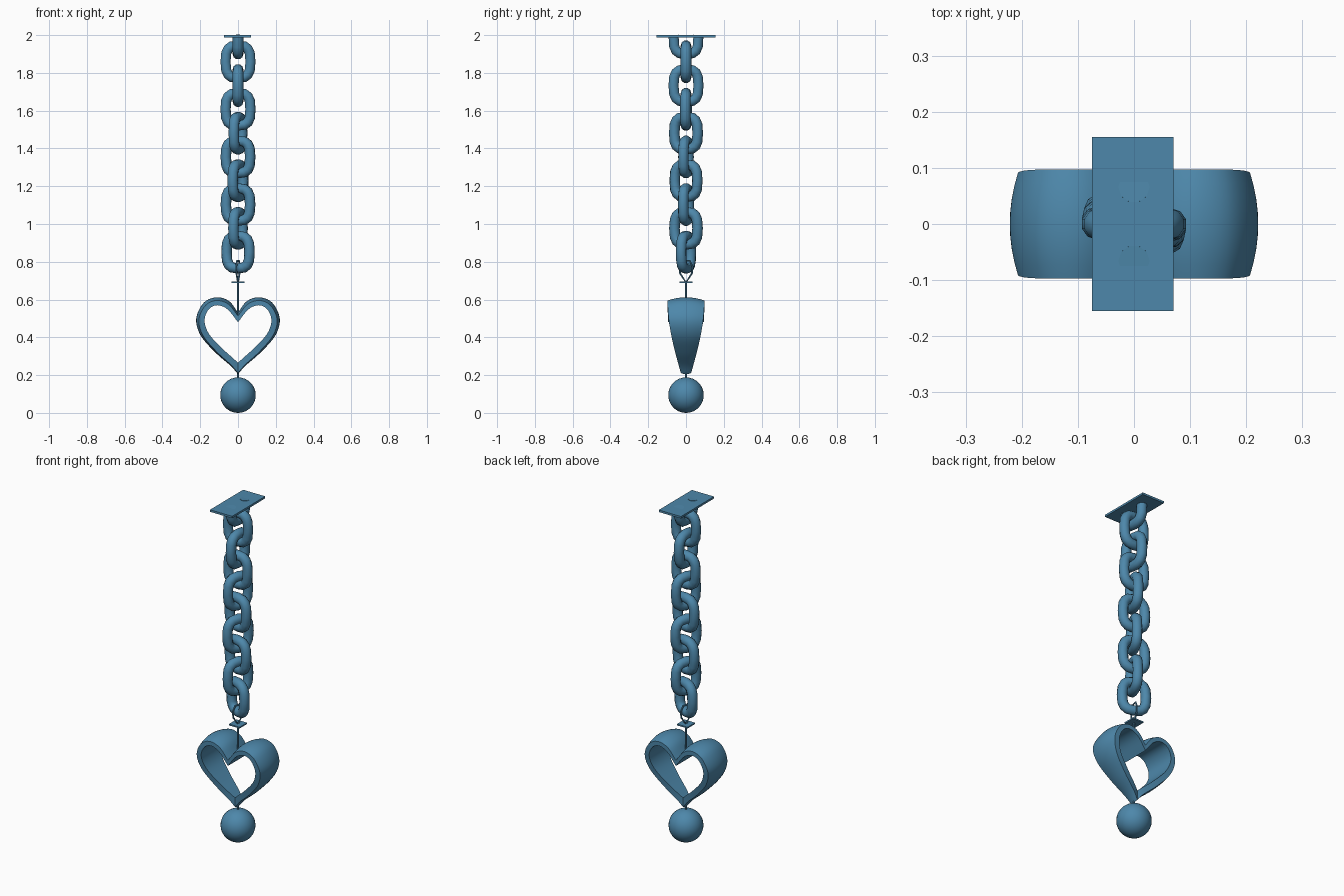
import bpy, bmesh, math
from mathutils import Vector

old = bpy.data.objects.get("Cube")
if old:
    bpy.data.objects.remove(old, do_unlink=True)

BLUE = (0.075, 0.245, 0.405, 1)
mat = bpy.data.materials.new("steel_blue")
mat.use_nodes = True
mat.diffuse_color = BLUE
mat.node_tree.nodes["Principled BSDF"].inputs["Base Color"].default_value = BLUE


def select_only(ob):
    bpy.ops.object.select_all(action="DESELECT")
    ob.select_set(True)
    bpy.context.view_layer.objects.active = ob


def finish(ob, name, angle=40):
    ob.name = name
    ob.data.materials.clear()
    ob.data.materials.append(mat)
    select_only(ob)
    bpy.ops.object.shade_smooth_by_angle(angle=math.radians(angle))
    return ob


def tube(name, points, radius, closed=False, sides=3):
    """Round rod swept along a path, turned into a mesh."""
    cu = bpy.data.curves.new(name, "CURVE")
    cu.dimensions = "3D"
    cu.bevel_depth = radius
    cu.bevel_resolution = sides
    cu.use_fill_caps = True
    sp = cu.splines.new("POLY")
    sp.points.add(len(points) - 1)
    for p, co in zip(sp.points, points):
        p.co = (*co, 1)
    sp.use_cyclic_u = closed
    ob = bpy.data.objects.new(name, cu)
    bpy.context.collection.objects.link(ob)
    select_only(ob)
    bpy.ops.object.convert(target="MESH")
    return finish(bpy.context.view_layer.objects.active, name)


def box(name, center, size):
    bpy.ops.mesh.primitive_cube_add(size=1, location=center)
    ob = bpy.context.object
    ob.scale = size
    return finish(ob, name, 30)


def spow(v, e):
    return math.copysign(abs(v) ** e, v)


# Chain links: rounded-octagon rods, turned alternately by a quarter
LINK_W, LINK_H, ROD, PITCH, TOP = 0.066, 0.086, 0.028, 0.126, 1.985


def link_path(start, end, count):
    angles = [start + (end - start) * i / count for i in range(count + 1)]
    return [Vector((LINK_W * spow(math.cos(a), 0.68), 0,
                    LINK_H * spow(math.sin(a), 0.68))) for a in angles]


twists = [0, 0, 0, 3, 20, 12, 25, 13, 22, 23]
for i, twist in enumerate(twists):
    if i == 0:
        # open shackle whose ends pass through the plate
        path = link_path(math.pi, 2 * math.pi, 8)
        path[0].z = path[-1].z = 2.0005 - TOP
        link = tube("top_shackle", path, ROD)
    else:
        path = link_path(0, 2 * math.pi, 16)[:-1]
        link = tube(f"chain_link_{i}", path, ROD, closed=True)
    link.location.z = TOP - PITCH * i
    link.rotation_euler.z = math.radians((90 if i % 2 == 0 else 0) - twist)

# Mounting plate
box("mounting_plate", (-0.0025, 0, 1.994), (0.145, 0.31, 0.012))

# Wire hook around the last link, with small square washer
hook = [(0, 0, 0.69), (0, 0.033, 0.74), (0, 0.036, 0.775), (0, 0.02, 0.806),
        (0, -0.02, 0.806), (0, -0.036, 0.775), (0, -0.033, 0.74)]
tube("wire_hook", hook, 0.005, closed=True, sides=1).rotation_euler.z = math.radians(-15)
box("hook_washer", (0, 0, 0.692), (0.07, 0.07, 0.008))

# Hanging wires
tube("heart_wire", [(0, 0, 0.7), (0, 0, 0.5)], 0.006, sides=1)
tube("ball_wire", [(0, 0, 0.24), (0, 0, 0.17)], 0.006, sides=1)


# Heart band: crowned strip swept round a heart, tapering in depth to the tip
def smooth(points, steps=5):
    """Catmull-Rom samples through a list of 2D points."""
    p = [Vector(q) for q in points]
    p = [2 * p[0] - p[1]] + p + [2 * p[-1] - p[-2]]
    out = []
    for a, b, c, d in zip(p, p[1:], p[2:], p[3:]):
        for s in range(steps):
            t = s / steps
            out.append(0.5 * (2 * b + (c - a) * t + (2 * a - 5 * b + 4 * c - d) * t * t
                              + (3 * b - a - 3 * c + d) * t ** 3))
    return out + [p[-2]]


outer = smooth([(0, 0.53), (0.045, 0.59), (0.11, 0.612), (0.18, 0.585), (0.221, 0.5),
                (0.198, 0.41), (0.12, 0.32), (0.04, 0.25), (0, 0.205)])
inner = smooth([(0, 0.48), (0.055, 0.548), (0.11, 0.57), (0.155, 0.548), (0.177, 0.49),
                (0.155, 0.42), (0.09, 0.347), (0.03, 0.293), (0, 0.265)])

bm = bmesh.new()
rows = []
for o, n in zip(outer, inner):
    u = min(max((o.y - 0.2) / 0.4, 0), 1)
    depth = 0.026 + 0.071 * math.sin(u * math.pi / 2)
    crown = 0.1 + 0.3 * u
    ring = []
    for k in range(-4, 5):
        f = k / 4
        q = o.lerp(n, crown * f * f)
        ring.append(bm.verts.new((q.x, f * depth, q.y)))
    for k in range(4, -5, -2):
        ring.append(bm.verts.new((n.x, k / 4 * depth, n.y)))
    rows.append(ring)
for a, b in zip(rows, rows[1:]):
    for j in range(len(a)):
        k = (j + 1) % len(a)
        bm.faces.new((a[j], a[k], b[k], b[j]))
# mirror the half heart and weld the seam
half = bm.verts[:] + bm.edges[:] + bm.faces[:]
copy = bmesh.ops.duplicate(bm, geom=half)["geom"]
for v in copy:
    if isinstance(v, bmesh.types.BMVert):
        v.co.x = -v.co.x
bmesh.ops.remove_doubles(bm, verts=bm.verts[:], dist=0.0005)
bmesh.ops.recalc_face_normals(bm, faces=bm.faces[:])
mesh = bpy.data.meshes.new("heart_band")
bm.to_mesh(mesh)
bm.free()
heart = bpy.data.objects.new("heart_band", mesh)
bpy.context.collection.objects.link(heart)
finish(heart, "heart_band", 35)

# Ball at the bottom
bpy.ops.mesh.primitive_uv_sphere_add(segments=32, ring_count=16, radius=0.094,
                                     location=(0, 0, 0.094))
finish(bpy.context.object, "bottom_ball")
